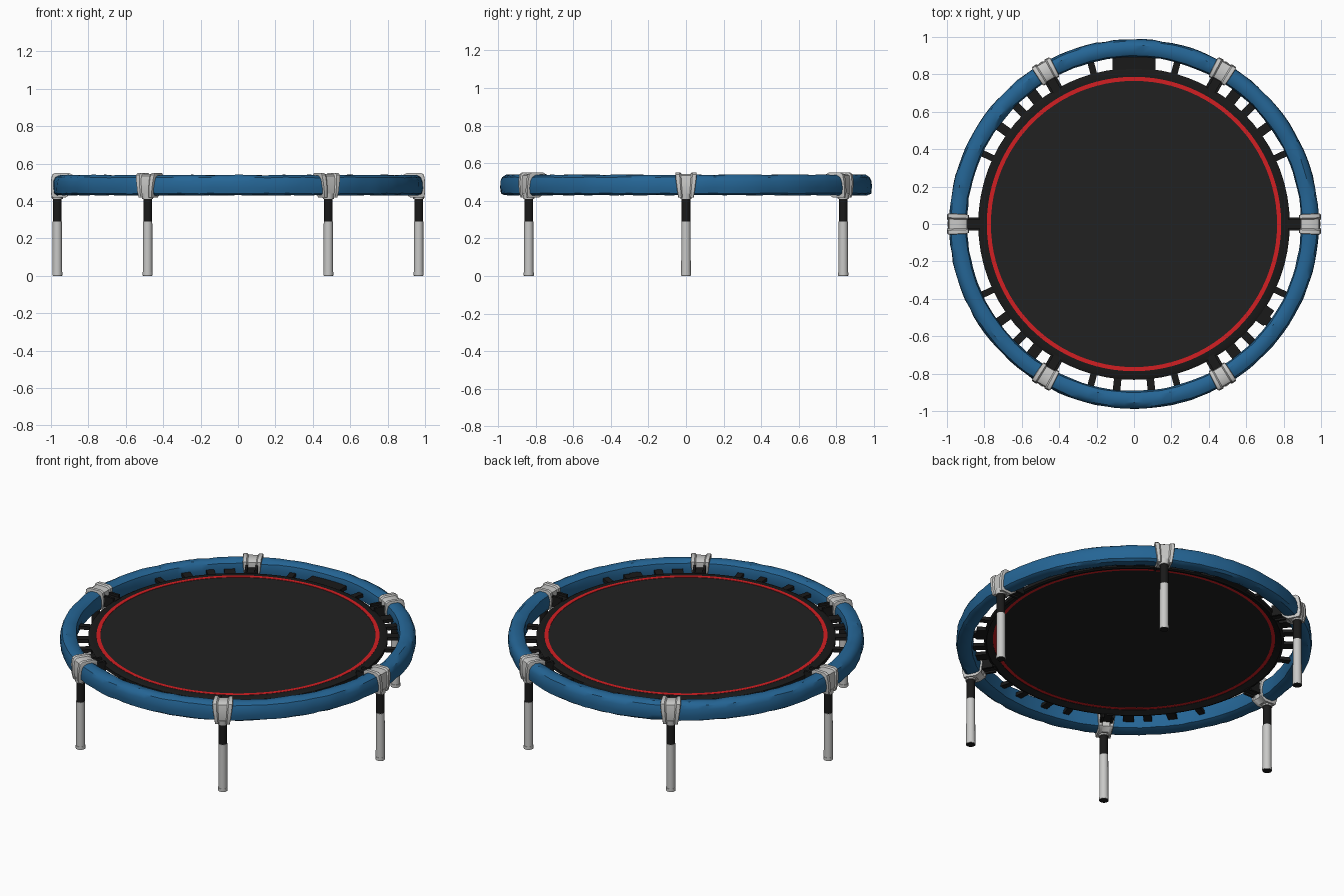
import bpy, bmesh, math, random
from math import cos, sin, pi, radians
from mathutils import Matrix

random.seed(4)
if "Cube" in bpy.data.objects:
    bpy.data.objects.remove(bpy.data.objects["Cube"], do_unlink=True)


def material(name, rgb):
    m = bpy.data.materials.new(name)
    m.use_nodes = True
    m.diffuse_color = (*rgb, 1)
    bsdf = m.node_tree.nodes["Principled BSDF"]
    bsdf.inputs["Base Color"].default_value = (*rgb, 1)
    bsdf.inputs["Roughness"].default_value = 0.7
    return m


BLUE = material("padding blue", (0.018, 0.13, 0.30))
MAT = material("mat black", (0.015, 0.015, 0.015))
BLACK = material("fittings black", (0.010, 0.010, 0.010))
RED = material("stitching red", (0.65, 0.013, 0.016))
GREY = material("steel grey", (0.58, 0.58, 0.57))


def finish(bm, name, mat, angle=35):
    bmesh.ops.recalc_face_normals(bm, faces=bm.faces)
    me = bpy.data.meshes.new(name)
    bm.to_mesh(me)
    bm.free()
    ob = bpy.data.objects.new(name, me)
    bpy.context.collection.objects.link(ob)
    me.materials.append(mat)
    bpy.ops.object.select_all(action="DESELECT")
    ob.select_set(True)
    bpy.context.view_layer.objects.active = ob
    bpy.ops.object.shade_smooth_by_angle(angle=radians(angle))
    return ob


def ring(name, profile, mat, steps=120, shape=None):
    """Sweep an (r, z) section all the way round the z axis."""
    bm = bmesh.new()
    loops = []
    for i in range(steps):
        a = 2 * pi * i / steps
        pts = [shape(i, r, z) if shape else (r, z) for r, z in profile]
        loops.append([bm.verts.new((r * cos(a), r * sin(a), z)) for r, z in pts])
    n = len(profile)
    for i in range(steps):
        p, q = loops[i], loops[(i + 1) % steps]
        for j in range(n):
            k = (j + 1) % n
            bm.faces.new((p[j], q[j], q[k], p[k]))
    return finish(bm, name, mat)


def box(name, angle, r0, r1, width, z0, z1, mat, side=0.0):
    """Block lying along a radius of the frame."""
    bm = bmesh.new()
    place = (Matrix.Rotation(angle, 4, "Z")
             @ Matrix.Translation(((r0 + r1) / 2, side, (z0 + z1) / 2))
             @ Matrix.Diagonal((r1 - r0, width, z1 - z0, 1)))
    bmesh.ops.create_cube(bm, size=1, matrix=place)
    return finish(bm, name, mat)


def tube(name, angle, r, radius, z0, z1, mat, top=None):
    bm = bmesh.new()
    place = Matrix.Translation((r * cos(angle), r * sin(angle), (z0 + z1) / 2))
    bmesh.ops.create_cone(bm, cap_ends=True, segments=20, radius1=radius,
                          radius2=top or radius, depth=z1 - z0, matrix=place)
    return finish(bm, name, mat)


# Padded ring: rounded section, pinched at the seams and slightly wrinkled
pad_profile = [(0.902, 0.440), (0.925, 0.432), (0.968, 0.430), (0.984, 0.440),
               (0.989, 0.470), (0.987, 0.505), (0.978, 0.526), (0.955, 0.539),
               (0.920, 0.538), (0.900, 0.525), (0.892, 0.490)]


def wrinkle(i, r, z):
    s = 0.96 if i % 6 == 3 else 1.0
    j = 0.0018
    return (0.94 + (r - 0.94) * s + random.uniform(-j, j),
            0.485 + (z - 0.485) * s + random.uniform(-j, j))


ring("padded_ring", pad_profile, BLUE, 120, wrinkle)

# Jumping mat, red stitched band and outer border
bm = bmesh.new()
bmesh.ops.create_cone(bm, cap_ends=True, segments=96, radius1=0.768, radius2=0.768,
                      depth=0.012, matrix=Matrix.Translation((0, 0, 0.495)))
finish(bm, "jumping_mat", MAT)
ring("red_band", [(0.765, 0.488), (0.787, 0.488), (0.787, 0.503), (0.765, 0.503)], RED, 96)
ring("mat_border", [(0.785, 0.486), (0.820, 0.470), (0.833, 0.475), (0.833, 0.495),
                    (0.820, 0.502), (0.785, 0.502)], BLACK, 72)

# Elastic straps between border and frame, mirrored left/right and front/back
for deg, width in ((25, 0.035), (36, 0.05), (45, 0.045), (52, 0.06), (75, 0.035), (84, 0.04)):
    for n, a in enumerate((deg, 180 - deg, 180 + deg, -deg)):
        box(f"strap_{deg}_{n}", radians(a), 0.815, 0.91, width, 0.474, 0.494, BLACK)
box("back_wide_strap", pi / 2, 0.82, 0.91, 0.23, 0.474, 0.497, BLACK)
box("front_left_wide_strap", radians(-35), 0.82, 0.88, 0.10, 0.472, 0.496, BLACK)

# Clamp section: radius, height, half width (narrows towards the leg)
clamp_profile = [(0.925, 0.418, 0.034), (0.990, 0.418, 0.036), (0.996, 0.450, 0.040),
                 (0.996, 0.500, 0.046), (0.990, 0.535, 0.050), (0.975, 0.545, 0.050),
                 (0.910, 0.545, 0.050), (0.892, 0.535, 0.050), (0.888, 0.490, 0.046),
                 (0.896, 0.440, 0.040)]


def clamp(name, angle):
    """Saddle over the padding with a raised rib at each end."""
    bm = bmesh.new()
    loops = []
    for t, s in ((-1.1, 1.0), (-1.05, 1.1), (-0.65, 1.1), (-0.5, 0.98),
                 (0.5, 0.98), (0.65, 1.1), (1.05, 1.1), (1.1, 1.0)):
        loop = []
        for r, z, w in clamp_profile:
            rr = 0.943 + (r - 0.943) * s
            zz = 0.485 + (z - 0.485) * (s if z > 0.48 else 1)
            a = angle + t * w / 0.95
            loop.append(bm.verts.new((rr * cos(a), rr * sin(a), zz)))
        loops.append(loop)
    n = len(clamp_profile)
    for p, q in zip(loops, loops[1:]):
        for j in range(n):
            k = (j + 1) % n
            bm.faces.new((p[j], q[j], q[k], p[k]))
    bm.faces.new(loops[0])
    bm.faces.new(loops[-1])
    finish(bm, name, GREY)


# Six legs with clamps and inner brackets
LEG_R = 0.966
for i in range(6):
    a = i * pi / 3
    clamp(f"clamp_{i}", a)
    tube(f"leg_foot_{i}", a, LEG_R, 0.024, 0.0, 0.006, BLACK)
    tube(f"leg_rim_{i}", a, LEG_R, 0.027, 0.002, 0.02, GREY)
    tube(f"leg_tube_{i}", a, LEG_R, 0.0255, 0.02, 0.29, GREY, 0.0245)
    tube(f"leg_sleeve_{i}", a, LEG_R, 0.0235, 0.29, 0.425, BLACK)
    tube(f"leg_socket_{i}", a, LEG_R, 0.029, 0.41, 0.44, GREY, 0.033)
    box(f"bracket_{i}", a, 0.815, 0.905, 0.05, 0.465, 0.505, BLACK)
    for side in (-0.028, 0.028):
        box(f"bracket_rib_{i}", a, 0.825, 0.90, 0.014, 0.455, 0.52, BLACK, side)
